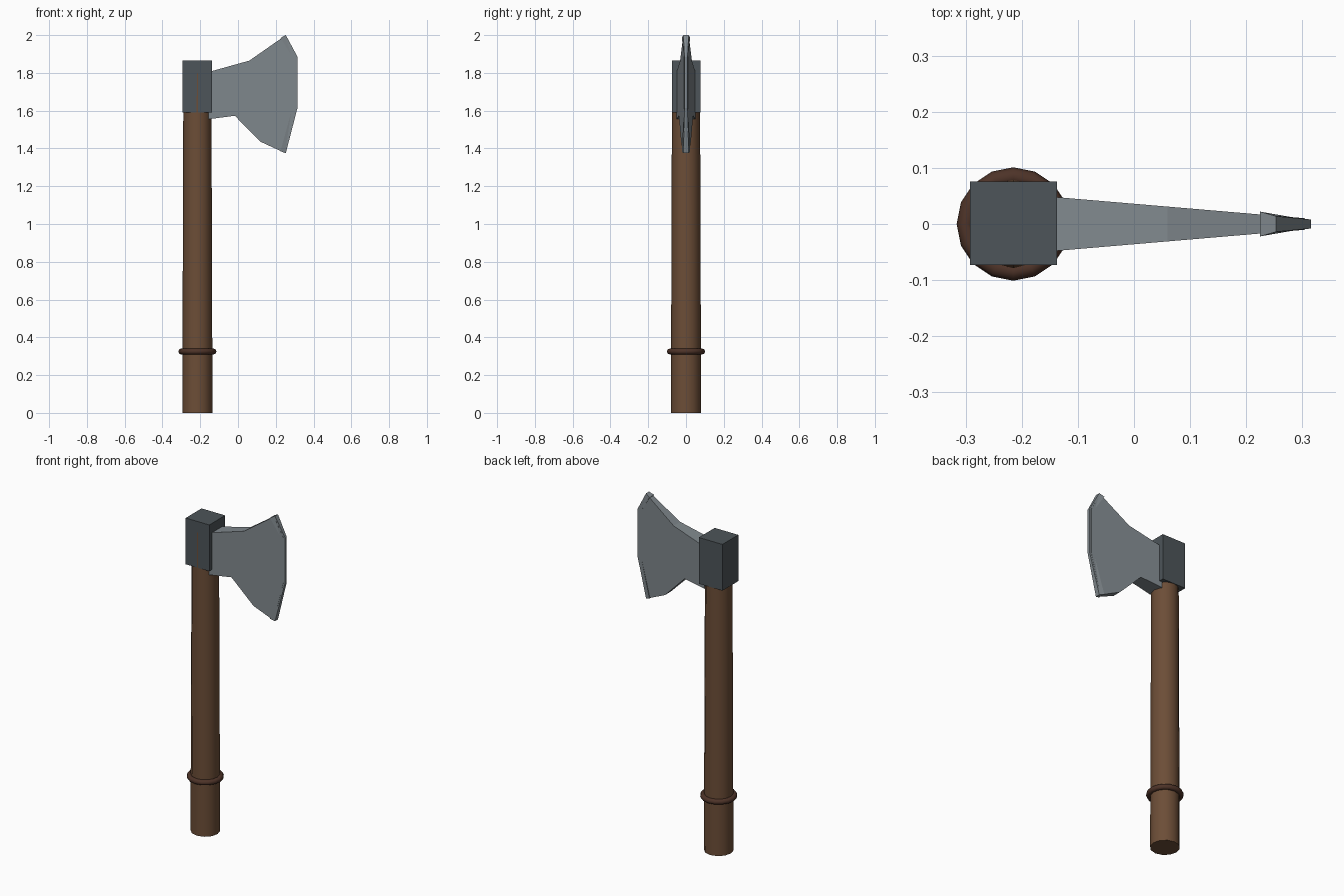
import bpy, bmesh, math

if "Cube" in bpy.data.objects:
    bpy.data.objects.remove(bpy.data.objects["Cube"])

AXIS_X = -0.215


def finish(obj, name, color, smooth=False):
    obj.name = name
    mat = bpy.data.materials.new(name + "_material")
    mat.diffuse_color = (*color, 1)
    mat.use_nodes = True
    mat.node_tree.nodes["Principled BSDF"].inputs["Base Color"].default_value = mat.diffuse_color
    obj.data.materials.append(mat)
    if smooth:
        bpy.ops.object.shade_smooth_by_angle(angle=math.radians(50))
    return obj


def slab(name, points, color):
    """Plate in the xz plane; each point is (x, z, half thickness)."""
    bm = bmesh.new()
    front = [bm.verts.new((x, -h, z)) for x, z, h in points]
    back = [bm.verts.new((x, h, z)) for x, z, h in points]
    n = len(points)
    sides = [bm.faces.new(front), bm.faces.new(back[::-1])]
    for i in range(n):
        j = (i + 1) % n
        bm.faces.new((front[i], back[i], back[j], front[j]))
    bmesh.ops.recalc_face_normals(bm, faces=bm.faces[:])
    bmesh.ops.triangulate(bm, faces=sides)
    mesh = bpy.data.meshes.new(name)
    bm.to_mesh(mesh)
    bm.free()
    obj = bpy.data.objects.new(name, mesh)
    bpy.context.collection.objects.link(obj)
    return finish(obj, name, color)


WOOD, DARK_WOOD = (0.15, 0.075, 0.038), (0.075, 0.033, 0.021)
IRON, STEEL = (0.075, 0.09, 0.1), (0.22, 0.25, 0.27)

# Tapered wooden handle
bpy.ops.mesh.primitive_cone_add(vertices=12, radius1=0.08, radius2=0.074,
                                depth=1.8, location=(AXIS_X, 0, 0.9))
finish(bpy.context.object, "handle", WOOD, True)

# Grip ring
bpy.ops.mesh.primitive_torus_add(major_segments=16, minor_segments=8,
                                 major_radius=0.085, minor_radius=0.016,
                                 location=(AXIS_X, 0, 0.325))
finish(bpy.context.object, "grip_ring", DARK_WOOD, True)

# Iron socket block
bpy.ops.mesh.primitive_cube_add(size=1, location=(AXIS_X, 0.001, 1.728))
socket = bpy.context.object
socket.scale = (0.155, 0.149, 0.275)
finish(socket, "socket", IRON)

# Wedge-shaped blade, thinning towards the edge
outline = [(-0.155, 1.805), (0.06, 1.865), (0.225, 1.98), (0.25, 1.99),
           (0.305, 1.885), (0.305, 1.615), (0.25, 1.385), (0.225, 1.387),
           (0.12, 1.435), (-0.017, 1.573), (-0.155, 1.555)]
slab("blade", [(x, z, 0.048 - 0.085 * (x + 0.14)) for x, z in outline], STEEL)

# Raised cutting edge with flared tips
slab("cutting_edge", [
    (0.225, 1.985, 0.022), (0.253, 2.0, 0.014), (0.315, 1.885, 0.008),
    (0.315, 1.615, 0.008), (0.253, 1.375, 0.014), (0.225, 1.385, 0.022),
    (0.288, 1.615, 0.011), (0.288, 1.885, 0.011)], STEEL)
